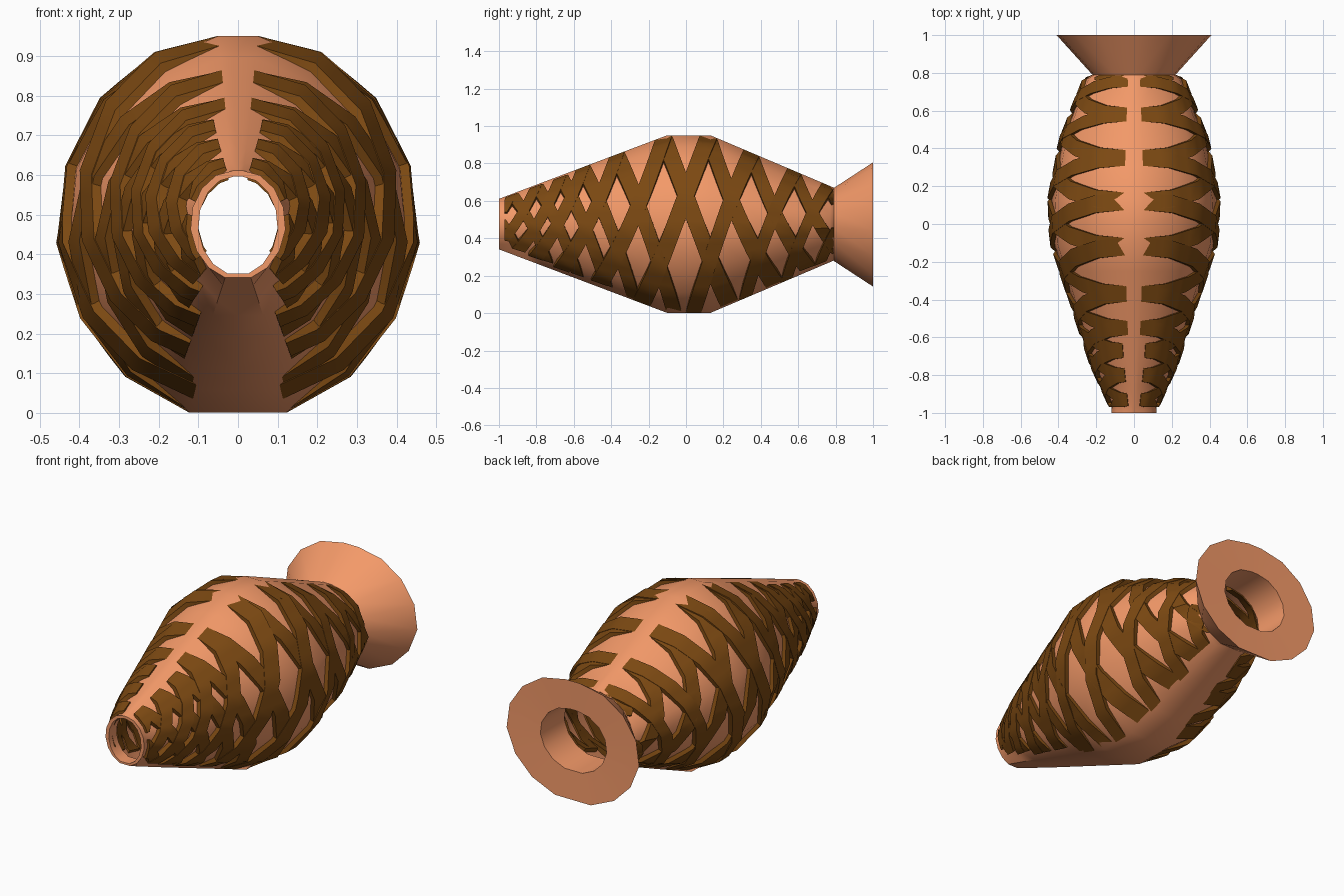
import bpy, bmesh, math

if "Cube" in bpy.data.objects:
    bpy.data.objects.remove(bpy.data.objects["Cube"])

def material(name, rgb):
    m = bpy.data.materials.new(name)
    m.diffuse_color = (*rgb, 1)
    m.use_nodes = True
    m.node_tree.nodes["Principled BSDF"].inputs["Base Color"].default_value = m.diffuse_color
    return m

SKIN = material("salmon_skin", (0.9, 0.32, 0.14))
WOOD = material("brown_strip", (0.2, 0.066, 0.006))

# Half cross-section (unit size), top to bottom, and the radii along y
SECTION = [(0, 1), (.11, 1), (.46, .915), (.76, .67), (.955, .31), (1, -.1),
           (.87, -.5), (.62, -.81), (.27, -1), (0, -1)]
RX = [(-1, .12), (-.75, .235), (-.4, .35), (-.1, .45), (.13, .46), (.45, .40), (.77, .275), (.79, .22)]
RZ = [(-1, .135), (-.1, .475), (.13, .475), (.79, .195)]
CZ = .476

def interp(table, y):
    for (a, va), (b, vb) in zip(table, table[1:]):
        if y <= b:
            return va + (vb - va) * max(0, (y - a) / (b - a))
    return table[-1][1]

def place(sx, sz, y, inset=0):
    rx, rz = interp(RX, y), interp(RZ, y)
    return (sx * (rx - inset), y, CZ + sz * (rz - inset))

def finish(name, bm, mat, angle):
    me = bpy.data.meshes.new(name)
    bm.to_mesh(me)
    bm.free()
    me.materials.append(mat)
    ob = bpy.data.objects.new(name, me)
    bpy.context.collection.objects.link(ob)
    mod = ob.modifiers.new("mirror", 'MIRROR')
    mod.merge_threshold = 0.0005
    bpy.ops.object.select_all(action='DESELECT')
    ob.select_set(True)
    bpy.context.view_layer.objects.active = ob
    bpy.ops.object.shade_smooth_by_angle(angle=math.radians(angle))

def loft(bm, rows):
    vs = [[bm.verts.new(p) for p in r] for r in rows]
    for a, b in zip(vs, vs[1:]):
        for i in range(len(a) - 1):
            bm.faces.new((a[i], a[i + 1], b[i + 1], b[i]))

# Skin: inner sleeve at the mouth, then recessed between top and bottom ridges
bm = bmesh.new()
rows = [[(sx * .1, y, .474 + sz * .122) for sx, sz in SECTION] for y in (-.93, -1)]
for y in [-1, -.95, -.85, -.75, -.6, -.4, -.25, -.1, .02, .13, .3, .45, .62, .77, .79]:
    rec = 0 if y in (-1, .79) else .024
    rows.append([place(sx, sz, y, rec if 2 <= i <= 7 else 0) for i, (sx, sz) in enumerate(SECTION)])
loft(bm, rows)
finish("body_skin", bm, SKIN, 40)

# Flared funnel with a flat back ring and inner sleeve
bm = bmesh.new()
loft(bm, [[(sx * rx, y, .474 + sz * rz) for sx, sz in SECTION]
          for y, rx, rz in [(.79, .22, .195), (1, .41, .332), (.995, .205, .17), (.79, .2, .17)]])
finish("funnel", bm, SKIN, 40)

# Crossed lattice strips, running from the top ridge to the bottom ridge
PATH = []
for (x0, z0), (x1, z1) in zip(SECTION[1:8], SECTION[2:9]):
    PATH += [(x0 + (x1 - x0) * k / 3, z0 + (z1 - z0) * k / 3) for k in range(3)]
PATH.append(SECTION[8])
LO, HI = -.97, .79

def strip(bm, top, direction, lift):
    size = interp(RZ, max(-1, min(.79, top)))
    drop = direction * (.12 + .5 * size)
    half = .022 + .052 * size
    run = []
    for sx, sz in PATH:
        y = top + drop * (1 - sz) / 2
        a, b = max(LO, y - half), min(HI, y + half)
        x = sx * interp(RX, max(LO, min(HI, y)))
        hidden = (sz < -.5 and x < .095) or (sz > .7 and x < .03)
        if b - a > .004 and not hidden:
            run.append([bm.verts.new(place(sx, sz, yy, ins)) for yy, ins in
                        ((a, lift), (b, lift), (b, .034), (a, .034))])
    if len(run) < 2:
        return
    for p, q in zip(run, run[1:]):
        for i in range(4):
            j = (i + 1) % 4
            bm.faces.new((p[i], p[j], q[j], q[i]))
    bm.faces.new(run[0])
    bm.faces.new(run[-1][::-1])

TOPS = [-1.07, -.93, -.80, -.67, -.55, -.37, -.12, .12, .35, .58, .76, .93]
for name, d, lift in (("strips_forward", -1, 0), ("strips_backward", 1, .002)):
    bm = bmesh.new()
    for t in TOPS:
        strip(bm, t, d, lift)
    bmesh.ops.recalc_face_normals(bm, faces=bm.faces)
    finish(name, bm, WOOD, 35)
